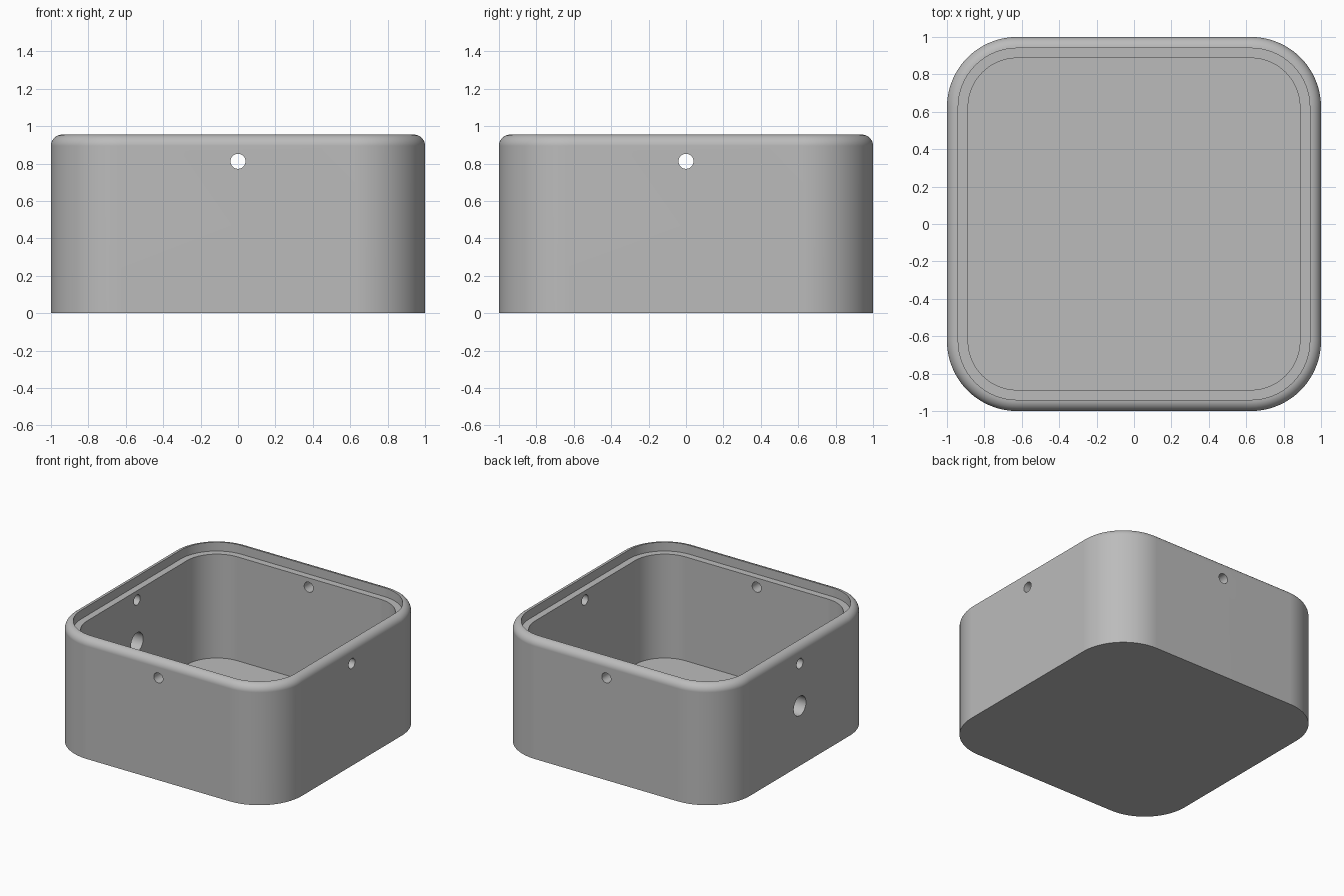
import bpy, bmesh, math
from mathutils import Matrix

if "Cube" in bpy.data.objects:
    bpy.data.objects.remove(bpy.data.objects["Cube"])

H, R, SEG = 0.955, 0.375, 20          # height, corner radius, corner segments
FILLET, LIP, WALL = 0.06, 0.06, 0.113  # rim rounding, lip and wall thickness
LEDGE, FLOOR = 0.07, 0.06              # ledge depth, floor thickness

grey = bpy.data.materials.new("grey plastic")
grey.diffuse_color = (0.5, 0.5, 0.5, 1)
grey.use_nodes = True
grey.node_tree.nodes["Principled BSDF"].inputs["Base Color"].default_value = grey.diffuse_color


def rounded_square(bm, inset, z):
    """Ring of vertices around a rounded square, inset from the outside."""
    c, r, ring = 1 - R, R - inset, []
    for q in range(4):
        mid = math.pi / 4 + q * math.pi / 2
        cx, cy = math.copysign(c, math.cos(mid)), math.copysign(c, math.sin(mid))
        for i in range(SEG + 1):
            a = (q + i / SEG) * math.pi / 2
            ring.append(bm.verts.new((cx + r * math.cos(a), cy + r * math.sin(a), z)))
    return ring


def make_object(name, bm):
    bmesh.ops.recalc_face_normals(bm, faces=bm.faces)
    mesh = bpy.data.meshes.new(name)
    bm.to_mesh(mesh)
    bm.free()
    mesh.materials.append(grey)
    ob = bpy.data.objects.new(name, mesh)
    bpy.context.collection.objects.link(ob)
    return ob


# Box wall section: outside, rounded rim, lid ledge, inside
profile = [(0, 0)]
for i in range(9):
    a = i / 8 * math.pi / 2
    profile.append((FILLET * (1 - math.cos(a)), H - FILLET + FILLET * math.sin(a)))
profile += [(LIP, H - LEDGE), (WALL, H - LEDGE), (WALL, FLOOR)]

bm = bmesh.new()
rings = [rounded_square(bm, d, z) for d, z in profile]
for lo, hi in zip(rings, rings[1:]):
    n = len(lo)
    for i in range(n):
        j = (i + 1) % n
        bm.faces.new((lo[i], lo[j], hi[j], hi[i]))
bm.faces.new(rings[0][::-1])   # underside
bm.faces.new(rings[-1])        # inner floor
box = make_object("open_box", bm)

# Holes: a screw hole in each wall and a cable hole in the left wall
bm = bmesh.new()


def hole(angle, z, radius):
    place = (Matrix.Rotation(angle, 4, 'Z') @ Matrix.Translation((0.95, 0, z))
             @ Matrix.Rotation(math.pi / 2, 4, 'Y'))
    bmesh.ops.create_cone(bm, cap_ends=True, segments=32, radius1=radius,
                          radius2=radius, depth=0.3, matrix=place)


for k in range(4):
    hole(k * math.pi / 2, 0.812, 0.04)
hole(math.pi, 0.475, 0.077)
cutter = make_object("hole_cutter", bm)
cutter.hide_render = True

cut = box.modifiers.new("holes", 'BOOLEAN')
cut.operation = 'DIFFERENCE'
cut.solver = 'EXACT'
cut.object = cutter
bpy.context.view_layer.objects.active = box
box.select_set(True)
bpy.ops.object.modifier_apply(modifier=cut.name)
bpy.data.objects.remove(cutter)

# Smooth corners and rim, crisp ledge and hole edges
bpy.ops.object.shade_smooth_by_angle(angle=math.radians(30))
soft = box.modifiers.new("flat_wall_normals", 'WEIGHTED_NORMAL')
soft.keep_sharp = True
